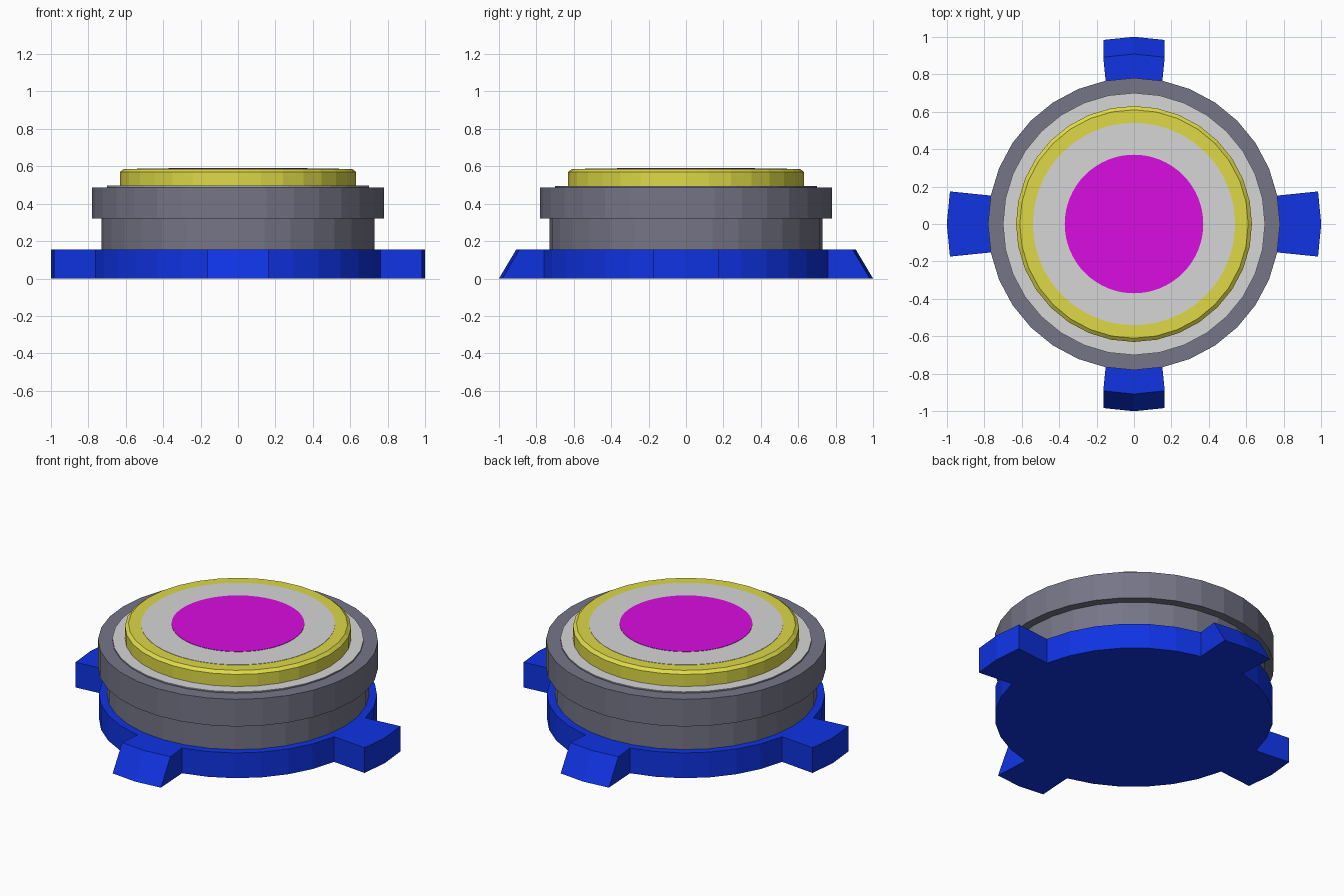
import bpy, bmesh, math

if "Cube" in bpy.data.objects:
    bpy.data.objects.remove(bpy.data.objects["Cube"])

SIDES = 32


def material(name, srgb):
    m = bpy.data.materials.new(name)
    lin = [c / 12.92 if c <= 0.04045 else ((c + 0.055) / 1.055) ** 2.4 for c in srgb]
    m.diffuse_color = (*lin, 1.0)
    m.use_nodes = True
    m.node_tree.nodes["Principled BSDF"].inputs["Base Color"].default_value = m.diffuse_color
    return m


BLUE = material("blue", (0.06, 0.20, 0.89))
DARK_GREY = material("dark grey", (0.46, 0.46, 0.53))
LIGHT_GREY = material("light grey", (0.84, 0.84, 0.84))
YELLOW = material("yellow", (0.87, 0.85, 0.28))
MAGENTA = material("magenta", (0.85, 0.05, 0.88))


def add_object(name, bm, mat):
    bmesh.ops.recalc_face_normals(bm, faces=bm.faces)
    mesh = bpy.data.meshes.new(name)
    bm.to_mesh(mesh)
    bm.free()
    mesh.materials.append(mat)
    obj = bpy.data.objects.new(name, mesh)
    bpy.context.collection.objects.link(obj)
    return obj


def loft(name, rings, mat):
    """Skin equal-length rings of points and cap both ends."""
    bm = bmesh.new()
    loops = [[bm.verts.new(p) for p in ring] for ring in rings]
    for a, b in zip(loops, loops[1:]):
        n = len(a)
        for i in range(n):
            j = (i + 1) % n
            bm.faces.new((a[i], a[j], b[j], b[i]))
    bm.faces.new(loops[0])
    bm.faces.new(loops[-1])
    return add_object(name, bm, mat)


def turned(name, profile, mat, sides=SIDES):
    """Turn a list of (radius, z) points round the z axis."""
    angles = [2 * math.pi * i / sides for i in range(sides)]
    return loft(name, [[(r * math.cos(a), r * math.sin(a), z) for a in angles]
                       for r, z in profile], mat)


def base_outline(z, y_reach):
    """Disc outline with four tabs; y_reach sets the front and back tab length."""
    r, pts = 0.775, []
    for k in range(SIDES):
        a = 2 * math.pi * k / SIDES
        c, s = math.cos(a), math.sin(a)
        inner = (r * c, r * s, z)
        side_tab = abs(c) > abs(s)
        reach = 1.0 if side_tab else y_reach
        half = 0.174 if side_tab else 0.164
        if k % 8 == 0:                       # middle of a tab
            pts.append((reach * c, reach * s, z))
        elif k % 8 in (1, 7):                # corner of a tab
            far = reach - 0.017
            if side_tab:
                corner = (math.copysign(far, c), math.copysign(half, s), z)
            else:
                corner = (math.copysign(half, c), math.copysign(far, s), z)
            pts += [inner, corner] if k % 8 == 7 else [corner, inner]
        else:
            pts.append(inner)
    return pts


# Base plate: straight side tabs, sloped front and back tabs
loft("base_plate", [base_outline(0, 1.0), base_outline(0.155, 0.908)], BLUE)

# Housing with overhanging collar and small raised step
turned("housing", [(0.73, 0.155), (0.73, 0.32), (0.78, 0.32), (0.78, 0.487),
                   (0.70, 0.487), (0.70, 0.493)], DARK_GREY)
turned("step_plate", [(0.70, 0.493), (0.70, 0.496)], LIGHT_GREY)

# Raised cap with bevelled rim
turned("cap", [(0.63, 0.496), (0.63, 0.57), (0.61, 0.586)], YELLOW)

# Painted rings on the cap
turned("cap_disc", [(0.54, 0.586), (0.54, 0.588)], LIGHT_GREY, 64)
turned("centre_disc", [(0.37, 0.588), (0.37, 0.590)], MAGENTA, 64)
